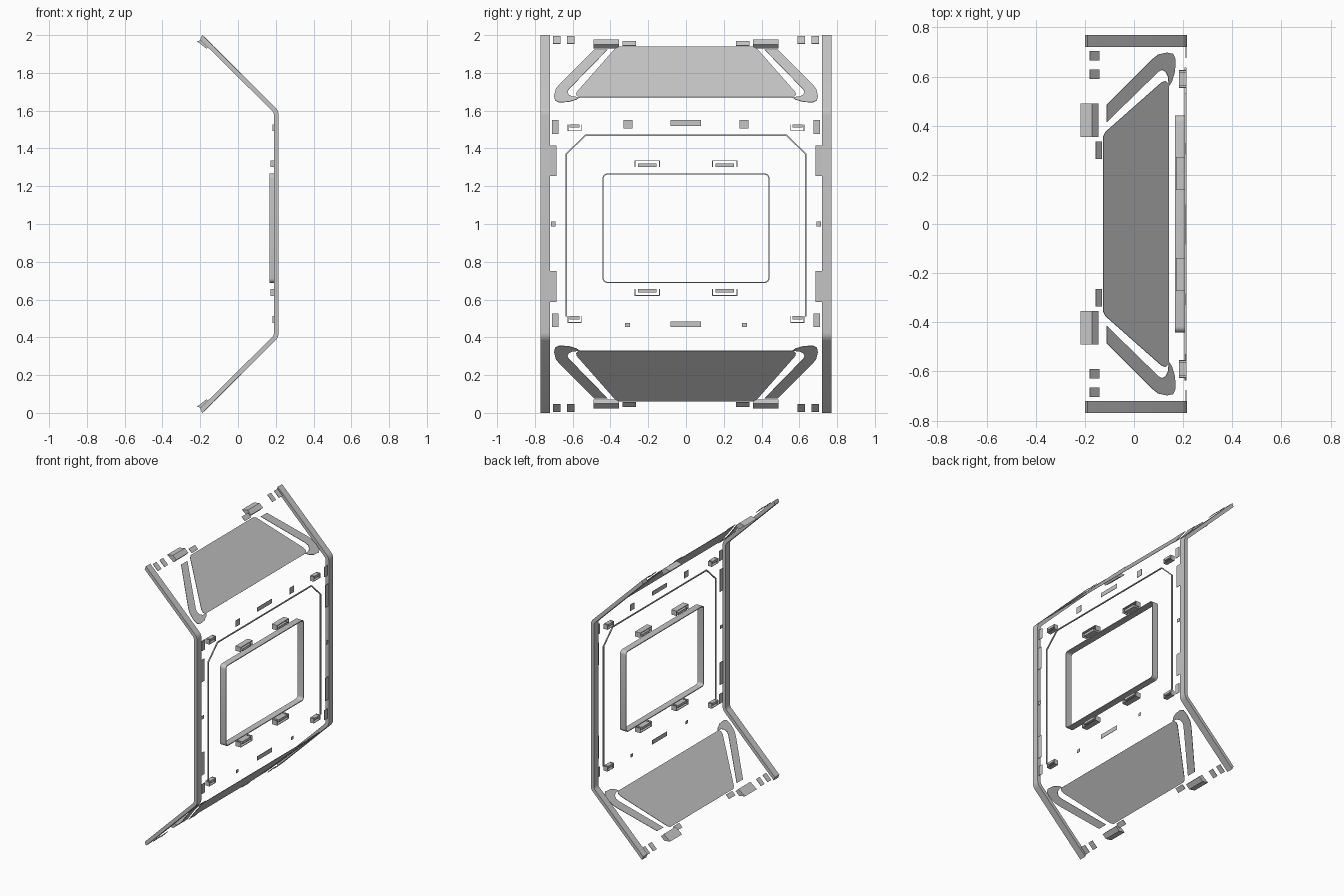
import bpy, bmesh, math
from mathutils import Vector

if "Cube" in bpy.data.objects:
    bpy.data.objects.remove(bpy.data.objects["Cube"])

GREY = bpy.data.materials.new("panel_grey")
GREY.diffuse_color = (0.56, 0.56, 0.56, 1)
GREY.use_nodes = True
GREY.node_tree.nodes["Principled BSDF"].inputs["Base Color"].default_value = GREY.diffuse_color

WALL = 0.213      # outer x of the upright wall
SLOPE = 1.815     # x + z on the upper slope
R2 = math.sqrt(0.5)


def prism(name, pts, offset):
    """Closed prism: 3D outline swept by an offset vector."""
    bm = bmesh.new()
    a = [bm.verts.new(p) for p in pts]
    b = [bm.verts.new(Vector(p) + Vector(offset)) for p in pts]
    n = len(pts)
    bm.faces.new(a)
    bm.faces.new(b[::-1])
    for i in range(n):
        bm.faces.new((a[i], b[i], b[(i + 1) % n], a[(i + 1) % n]))
    bmesh.ops.recalc_face_normals(bm, faces=bm.faces)
    me = bpy.data.meshes.new(name)
    bm.to_mesh(me)
    bm.free()
    me.materials.append(GREY)
    ob = bpy.data.objects.new(name, me)
    bpy.context.collection.objects.link(ob)
    return ob


def rect(y0, y1, z0, z1):
    return [(y0, z0), (y1, z0), (y1, z1), (y0, z1)]


def wall(name, yz, depth=0.003, x=WALL):
    return prism(name, [(x, y, z) for y, z in yz], (-depth, 0, 0))


def wall_pair(name, y0, y1, z0, z1, depth=0.003):
    for s in (1, -1):
        wall(name, rect(s * y0, s * y1, z0, z1), depth)


def slope(name, yz, sides=(1, -1)):
    """Thin plate on the upper slope and its twin on the lower slope."""
    for s in sides:
        for low in (False, True):
            pts = [(SLOPE - z, s * y, 2 - z if low else z) for y, z in yz]
            prism(name, pts, (-0.003 * R2, 0, 0.003 * R2 * (1 if low else -1)))


def arc(cx, cy, r, a0, a1, n=5):
    return [(cx + r * math.cos(math.radians(a0 + (a1 - a0) * i / n)),
             cy + r * math.sin(math.radians(a0 + (a1 - a0) * i / n))) for i in range(n + 1)]


# Side rails with rounded bends
def rail_line(x, start, r):
    z = 1.60 - (0.215 - x) * 0.41
    cz = z - r * math.tan(math.radians(22.5))
    up = [start] + arc(x - r, cz, r, 45, 0)
    return up + [(px, 2 - pz) for px, pz in reversed(up)]


rail = rail_line(0.215, (-0.19, 2.0), 0.06) + rail_line(0.19, (-0.2, 1.975), 0.035)[::-1]
for s in (1, -1):
    ob = prism("side_rail", [(x, s * 0.72, z) for x, z in rail], (0, s * 0.05, 0))
    bpy.context.view_layer.objects.active = ob
    ob.select_set(True)
    bpy.ops.object.shade_smooth_by_angle(angle=math.radians(30))
    ob.select_set(False)

# Sloped trapezoid panels
half = [(0.355, 1.94), (0.375, 1.93), (0.578, 1.70), (0.582, 1.685), (0.57, 1.673)]
slope("slope_panel", half + [(-y, z) for y, z in reversed(half)], (1,))

# Hooked strips beside the panels
slope("hooked_strip", [(0.415, 1.925), (0.485, 1.925), (0.67, 1.74), (0.69, 1.715), (0.698, 1.68),
                       (0.693, 1.655), (0.67, 1.645), (0.62, 1.648), (0.58, 1.66), (0.562, 1.672),
                       (0.60, 1.675), (0.62, 1.685), (0.628, 1.70), (0.62, 1.715)])

# Small plates along the sloped edges
for y0, y1, z0, z1 in ((0.665, 0.705, 1.955, 1.995), (0.59, 0.63, 1.955, 1.995),
                       (0.265, 0.335, 1.945, 1.97)):
    slope("edge_plate", rect(y0, y1, z0, z1))

# Thick brackets at the ends of the hooked strips
bracket = [(-0.218, 1.968), (-0.172, 1.976), (-0.145, 1.95), (-0.167, 1.928)]
for s in (1, -1):
    for low in (False, True):
        prism("edge_bracket", [(x, s * 0.355, 2 - z if low else z) for x, z in bracket],
              (0, s * 0.135, 0))

# Flat plates on the upright wall
wall("upper_center_plate", rect(-0.083, 0.08, 1.52, 1.55))
wall("lower_center_plate", rect(-0.083, 0.08, 0.455, 0.485))
wall_pair("upper_square_plate", 0.283, 0.33, 1.505, 1.55)
wall_pair("lower_square_plate", 0.297, 0.323, 0.455, 0.477)
wall_pair("upper_corner_plate", 0.675, 0.71, 1.477, 1.55)
wall_pair("lower_corner_plate", 0.675, 0.71, 0.455, 0.525)
wall_pair("upper_side_tab", 0.685, 0.72, 1.255, 1.415)
wall_pair("lower_side_tab", 0.685, 0.72, 0.588, 0.75)
wall_pair("middle_side_tab", 0.69, 0.715, 0.988, 1.012)

# Thin outline around the opening, open at the bottom
line = [(0.638, 0.51), (0.638, 1.372), (0.532, 1.474)]
inner = [(0.631, 0.51), (0.631, 1.369), (0.529, 1.467)]
line += [(-y, z) for y, z in reversed(line)]
inner += [(-y, z) for y, z in reversed(inner)]
wall("outline_trim", line + inner[::-1], 0.008)


# Rectangular window frame with rounded corners
def rounded(hy, z0, z1, r):
    return (arc(hy - r, z1 - r, r, 0, 90) + arc(-hy + r, z1 - r, r, 90, 180) +
            arc(-hy + r, z0 + r, r, 180, 270) + arc(hy - r, z0 + r, r, 270, 360))


outer, hole = rounded(0.442, 0.688, 1.267, 0.025), rounded(0.436, 0.694, 1.261, 0.019)
bm = bmesh.new()
rings = [[bm.verts.new((x, y, z)) for y, z in ring] for ring, x in
         ((outer, WALL), (outer, 0.166), (hole, 0.166), (hole, WALL))]
for k in range(4):
    a, b = rings[k], rings[(k + 1) % 4]
    for i in range(len(a)):
        j = (i + 1) % len(a)
        bm.faces.new((a[i], a[j], b[j], b[i]))
bmesh.ops.recalc_face_normals(bm, faces=bm.faces)
me = bpy.data.meshes.new("window_frame")
bm.to_mesh(me)
bm.free()
me.materials.append(GREY)
frame = bpy.data.objects.new("window_frame", me)
bpy.context.collection.objects.link(frame)
bpy.context.view_layer.objects.active = frame
frame.select_set(True)
bpy.ops.object.shade_smooth_by_angle(angle=math.radians(30))


# Clips: a thin U-shaped shroud around a solid bar
def clip(name, yc, w, z_open, z_closed, depth):
    d = 1 if z_closed > z_open else -1
    t = 0.004
    u = [(yc - w, z_open), (yc - w, z_closed), (yc + w, z_closed), (yc + w, z_open),
         (yc + w - t, z_open), (yc + w - t, z_closed - d * t),
         (yc - w + t, z_closed - d * t), (yc - w + t, z_open)]
    wall(name + "_shroud", u, depth)
    wall(name + "_bar", rect(yc - w * 0.72, yc + w * 0.72, z_open, z_open + d * 0.017), depth)


for s in (1, -1):
    clip("upper_window_clip", s * 0.205, 0.067, 1.302, 1.337, 0.042)
    clip("lower_window_clip", s * 0.205, 0.067, 0.655, 0.62, 0.042)
    clip("upper_corner_clip", s * 0.59, 0.037, 1.527, 1.492, 0.03)
    clip("lower_corner_clip", s * 0.59, 0.037, 0.512, 0.477, 0.03)
